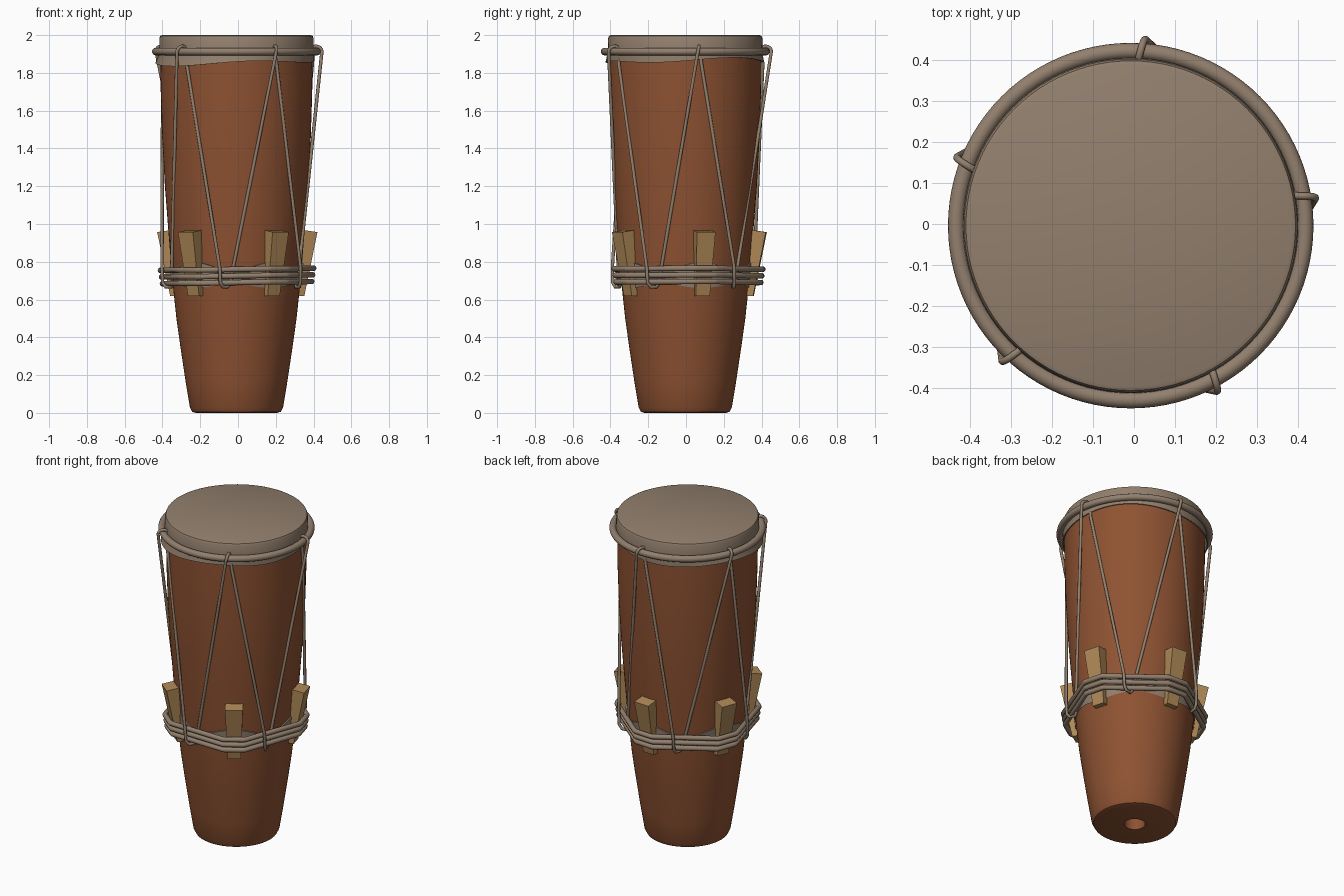
import bpy, bmesh, math
from mathutils import Vector

cube = bpy.data.objects.get("Cube")
if cube:
    bpy.data.objects.remove(cube, do_unlink=True)

CENTRE = Vector((-0.008, -0.004, 0))
WEDGE_ANGLES = [15 + 72 * k for k in range(5)]
LOOP_ANGLES = [10, 87, 160, 228, 299]
HOOP_R, HOOP_Z = 0.427, 1.913


def material(name, rgb):
    m = bpy.data.materials.new(name)
    m.use_nodes = True
    m.diffuse_color = (*rgb, 1)
    m.node_tree.nodes["Principled BSDF"].inputs["Base Color"].default_value = (*rgb, 1)
    m.node_tree.nodes["Principled BSDF"].inputs["Roughness"].default_value = 0.7
    return m


WOOD = material("red brown wood", (0.27, 0.085, 0.032))
HIDE = material("hide tan", (0.29, 0.215, 0.155))
PALE = material("pale wood", (0.43, 0.25, 0.095))


def polar(deg, r, z):
    a = math.radians(deg)
    return CENTRE + Vector((r * math.cos(a), r * math.sin(a), z))


def finish(name, mesh, mat, smooth=True):
    mesh.materials.clear()
    mesh.materials.append(mat)
    ob = bpy.data.objects.new(name, mesh)
    bpy.context.collection.objects.link(ob)
    if smooth:
        bpy.ops.object.select_all(action='DESELECT')
        bpy.context.view_layer.objects.active = ob
        ob.select_set(True)
        bpy.ops.object.shade_smooth_by_angle(angle=math.radians(40))
    return ob


def lathe(name, profile, mat, closed=False, steps=96):
    """Turn a profile of (r, z) pairs; profile is a function of the angle."""
    bm = bmesh.new()
    rings = []
    for i in range(steps):
        deg = 360 * i / steps
        rings.append([bm.verts.new(polar(deg, r, z)) for r, z in profile(deg)])
    n = len(rings[0])
    for i in range(steps):
        a, b = rings[i], rings[(i + 1) % steps]
        for j in range(n if closed else n - 1):
            k = (j + 1) % n
            bm.faces.new((a[j], b[j], b[k], a[k]))
    bmesh.ops.remove_doubles(bm, verts=bm.verts, dist=1e-5)
    bmesh.ops.recalc_face_normals(bm, faces=bm.faces)
    mesh = bpy.data.meshes.new(name)
    bm.to_mesh(mesh)
    bm.free()
    return finish(name, mesh, mat)


def rope(name, points, radius, mat):
    """Closed round rope through the points."""
    curve = bpy.data.curves.new(name, 'CURVE')
    curve.dimensions = '3D'
    curve.bevel_depth = radius
    curve.bevel_resolution = 3
    spline = curve.splines.new('POLY')
    spline.points.add(len(points) - 1)
    for p, co in zip(spline.points, points):
        p.co = (*co, 1)
    spline.use_cyclic_u = True
    temp = bpy.data.objects.new(name + "_path", curve)
    bpy.context.collection.objects.link(temp)
    bpy.context.view_layer.update()
    deps = bpy.context.evaluated_depsgraph_get()
    mesh = bpy.data.meshes.new_from_object(temp.evaluated_get(deps))
    bpy.data.objects.remove(temp, do_unlink=True)
    return finish(name, mesh, mat)


# Tapered wooden shell with a sound hole underneath
shell = [(0, 1.0), (0.06, 1.0), (0.06, 0), (0.215, 0), (0.235, 0.006), (0.247, 0.03),
         (0.27, 0.17), (0.297, 0.35), (0.318, 0.5), (0.333, 0.64), (0.346, 0.78),
         (0.362, 0.98), (0.379, 1.2), (0.393, 1.45), (0.401, 1.7), (0.403, 1.97), (0, 1.97)]
lathe("drum_shell", lambda deg: shell, WOOD)


# Drum head: stretched hide with an uneven lower edge
def head_profile(deg):
    a = math.radians(deg)
    edge = 1.858 - 0.013 * math.cos(a - math.radians(215)) + 0.01 * math.cos(3 * a - math.radians(120))
    flare = 0.412 + 0.02 * max(0, math.cos(a - math.radians(210)))
    return [(0, 2), (0.393, 2), (0.403, 1.996), (0.408, 1.985), (0.409, 1.93),
            (0.412, 1.9), (flare, edge), (flare - 0.006, edge), (0.4, 1.9)]


lathe("drum_head", head_profile, HIDE)

# Hoop holding the head
lathe("head_hoop", lambda deg: [(HOOP_R + 0.02 * math.cos(t * math.tau / 16),
                                 HOOP_Z + 0.02 * math.sin(t * math.tau / 16))
                                for t in range(16)], HIDE, closed=True)


# Hide collar under the binding, rising near the wedges
def collar_profile(deg):
    lift = 0.022 * math.cos(math.radians(5 * (deg - 15)))
    return [(0.338, 0.675 - lift / 2), (0.342, 0.672 - lift / 2),
            (0.354, 0.775 + lift), (0.346, 0.776 + lift)]


lathe("binding_collar", collar_profile, HIDE)

# Tuning wedges
for number, angle in enumerate(WEDGE_ANGLES, 1):
    bm = bmesh.new()
    bmesh.ops.create_cube(bm, size=2)
    out = polar(angle, 1, 0) - CENTRE
    side = Vector((-out.y, out.x, 0))
    for v in bm.verts:
        top, outer = v.co.z > 0, v.co.x > 0
        r = (0.43 if outer else 0.35) if top else (0.362 if outer else 0.32)
        z = (0.957 if outer else 0.968) if top else 0.62
        v.co = CENTRE + out * r + side * v.co.y * (0.051 if top else 0.038) + Vector((0, 0, z))
    mesh = bpy.data.meshes.new("wedge")
    bm.to_mesh(mesh)
    bm.free()
    finish(f"tuning_wedge_{number}", mesh, PALE, smooth=False)

# Three binding ropes pulled straight from wedge to wedge
for number, (z, r) in enumerate([(0.69, 0.403), (0.725, 0.408), (0.76, 0.414)], 1):
    pts = []
    for angle in WEDGE_ANGLES:
        wave = 0.006 * math.cos(math.radians(angle))
        pts += [polar(angle + d, r - abs(d) * 0.0003, z + wave) for d in (-9, -7, 7, 9)]
    rope(f"binding_rope_{number}", pts, 0.015, HIDE)

# One lacing rope zigzagging between the hoop and the binding
path = []
for loop, wedge in zip(LOOP_ANGLES, WEDGE_ANGLES):
    for t in range(-10, 181, 19):
        a = math.radians(t)
        path.append(polar(loop - 1.5 + t / 70, HOOP_R + 0.03 * math.cos(a),
                          HOOP_Z + 0.028 * math.sin(a)))
    middle = wedge + 36
    path += [polar(loop + 2, 0.411, 1.85),
             polar(middle - 10, 0.396, 0.77),
             polar(middle - 9.5, 0.393, 0.69),
             polar(middle - 8, 0.378, 0.667),
             polar(middle - 5, 0.35, 0.667),
             polar(middle - 2, 0.348, 0.69),
             polar(middle, 0.355, 0.765)]
rope("lacing_rope", path, 0.009, HIDE)
